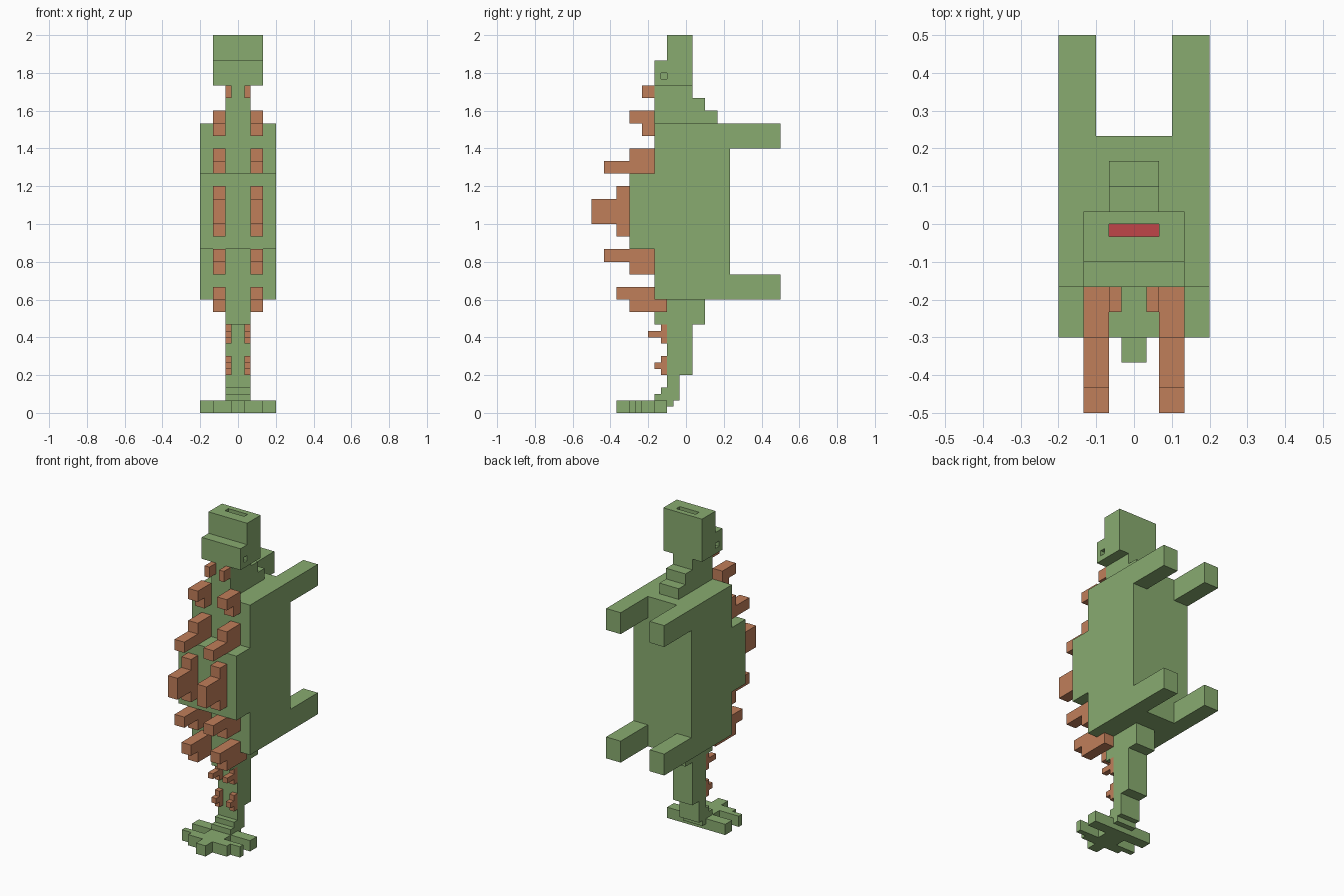
import bpy
import bmesh

U = 1 / 30  # one grid cell

if "Cube" in bpy.data.objects:
    bpy.data.objects.remove(bpy.data.objects["Cube"])


def make_material(name, color):
    mat = bpy.data.materials.new(name)
    mat.use_nodes = True
    mat.diffuse_color = (*color, 1)
    mat.node_tree.nodes["Principled BSDF"].inputs["Base Color"].default_value = (*color, 1)
    return mat


GREEN = make_material("leaf green", (0.25, 0.41, 0.163))
ORANGE = make_material("clay orange", (0.53, 0.21, 0.102))
RED = make_material("mouth red", (0.527, 0.058, 0.065))


def prism(name, profile, x0, x1, mat):
    """Extrude a (y, z) profile, in grid cells, from x0 to x1."""
    bm = bmesh.new()
    face = bm.faces.new([bm.verts.new((x0 * U, y * U, z * U)) for y, z in profile])
    out = bmesh.ops.extrude_face_region(bm, geom=[face])
    moved = [v for v in out["geom"] if isinstance(v, bmesh.types.BMVert)]
    bmesh.ops.translate(bm, verts=moved, vec=((x1 - x0) * U, 0, 0))
    bmesh.ops.recalc_face_normals(bm, faces=bm.faces)
    mesh = bpy.data.meshes.new(name)
    bm.to_mesh(mesh)
    bm.free()
    mesh.materials.append(mat)
    obj = bpy.data.objects.new(name, mesh)
    bpy.context.collection.objects.link(obj)
    return obj


def box(name, x0, x1, y0, y1, z0, z1, mat=GREEN):
    return prism(name, [(y0, z0), (y1, z0), (y1, z1), (y0, z1)], x0, x1, mat)


def pair(name, x0, x1, profile, mat):
    prism("left_" + name, profile, x0, x1, mat)
    prism("right_" + name, profile, -x1, -x0, mat)


def carve(target, cutter):
    mod = target.modifiers.new(cutter.name, "BOOLEAN")
    mod.operation = "DIFFERENCE"
    mod.solver = "EXACT"
    mod.object = cutter
    cutter.hide_render = True
    cutter.hide_set(True)


# Head with a mouth slot on the snout end and recessed eyes
head = prism("head", [(-5, 52), (1, 52), (1, 60), (-3, 60), (-3, 56), (-5, 56)], -4, 4, GREEN)
carve(head, box("mouth_cutter", -2, 2, -1, 0, 57, 61))
carve(head, box("left_eye_cutter", 3, 5, -4, -3, 53, 54))
carve(head, box("right_eye_cutter", -5, -3, -4, -3, 53, 54))
box("mouth_floor", -2, 2, -1, 0, 57, 57.15, RED)

# Neck, stepped on the throat side
prism("neck", [(-5, 46), (5, 46), (5, 48), (3, 48), (3, 50), (1, 50), (1, 52), (-5, 52)], -2, 2, GREEN)

# Body with a raised back
prism("body", [(-5, 18), (7, 18), (7, 46), (-5, 46), (-5, 38), (-9, 38), (-9, 26), (-5, 26)],
      -6, 6, GREEN)

# Legs
for name, z in (("front_leg", 42), ("hind_leg", 18)):
    pair(name, 3, 6, [(7, z), (15, z), (15, z + 4), (7, z + 4)], GREEN)

# Tail, narrowing in steps towards the tip
prism("tail", [(-5, 14), (-3, 14), (-3, 6), (-3, 4), (-4, 4), (-4, 3), (-5, 3), (-5, 2), (-3, 2), (-3, 1),
               (-2, 1), (-2, 2), (-1, 2), (-1, 6), (1, 6), (1, 14), (3, 14), (3, 18), (-5, 18)],
      -2, 2, GREEN)

# Spiked tail tip, one flat outline mirrored about the middle
half = [(1, -11), (1, -9), (4, -9), (4, -8), (6, -8), (6, -7), (2, -7), (2, -5), (6, -5), (6, -3)]
outline = half + [(-x, y) for x, y in reversed(half)]
bm = bmesh.new()
face = bm.faces.new([bm.verts.new((x * U, y * U, 0)) for x, y in outline])
out = bmesh.ops.extrude_face_region(bm, geom=[face])
bmesh.ops.translate(bm, vec=(0, 0, 2 * U),
                    verts=[v for v in out["geom"] if isinstance(v, bmesh.types.BMVert)])
bmesh.ops.recalc_face_normals(bm, faces=bm.faces)
mesh = bpy.data.meshes.new("tail_spikes")
bm.to_mesh(mesh)
bm.free()
mesh.materials.append(GREEN)
bpy.context.collection.objects.link(bpy.data.objects.new("tail_spikes", mesh))

# Back plates: inner x, outer x, and the stepped side profile
plates = {
    "neck_plate": (1, 2, [(-7, 50), (-5, 50), (-5, 52), (-7, 52)]),
    "shoulder_plate": (2, 4, [(-7, 44), (-5, 44), (-5, 48), (-9, 48), (-9, 46), (-7, 46)]),
    "upper_plate": (2, 4, [(-13, 38), (-5, 38), (-5, 42), (-9, 42), (-9, 40), (-13, 40)]),
    "middle_plate": (2, 4, [(-11, 28), (-9, 28), (-9, 36), (-11, 36), (-11, 34), (-15, 34),
                            (-15, 30), (-11, 30)]),
    "lower_plate": (2, 4, [(-9, 22), (-5, 22), (-5, 26), (-13, 26), (-13, 24), (-9, 24)]),
    "hip_plate": (2, 4, [(-9, 16), (-3, 16), (-3, 18), (-5, 18), (-5, 20), (-11, 20), (-11, 18), (-9, 18)]),
    "tail_plate": (1, 2, [(-4, 11), (-3, 11), (-3, 14), (-4, 14), (-4, 13), (-6, 13), (-6, 12), (-4, 12)]),
    "tail_end_plate": (1, 2, [(-4, 6), (-3, 6), (-3, 9), (-4, 9), (-4, 8), (-5, 8), (-5, 7), (-4, 7)]),
}
for name, (x0, x1, profile) in plates.items():
    pair(name, x0, x1, profile, ORANGE)
